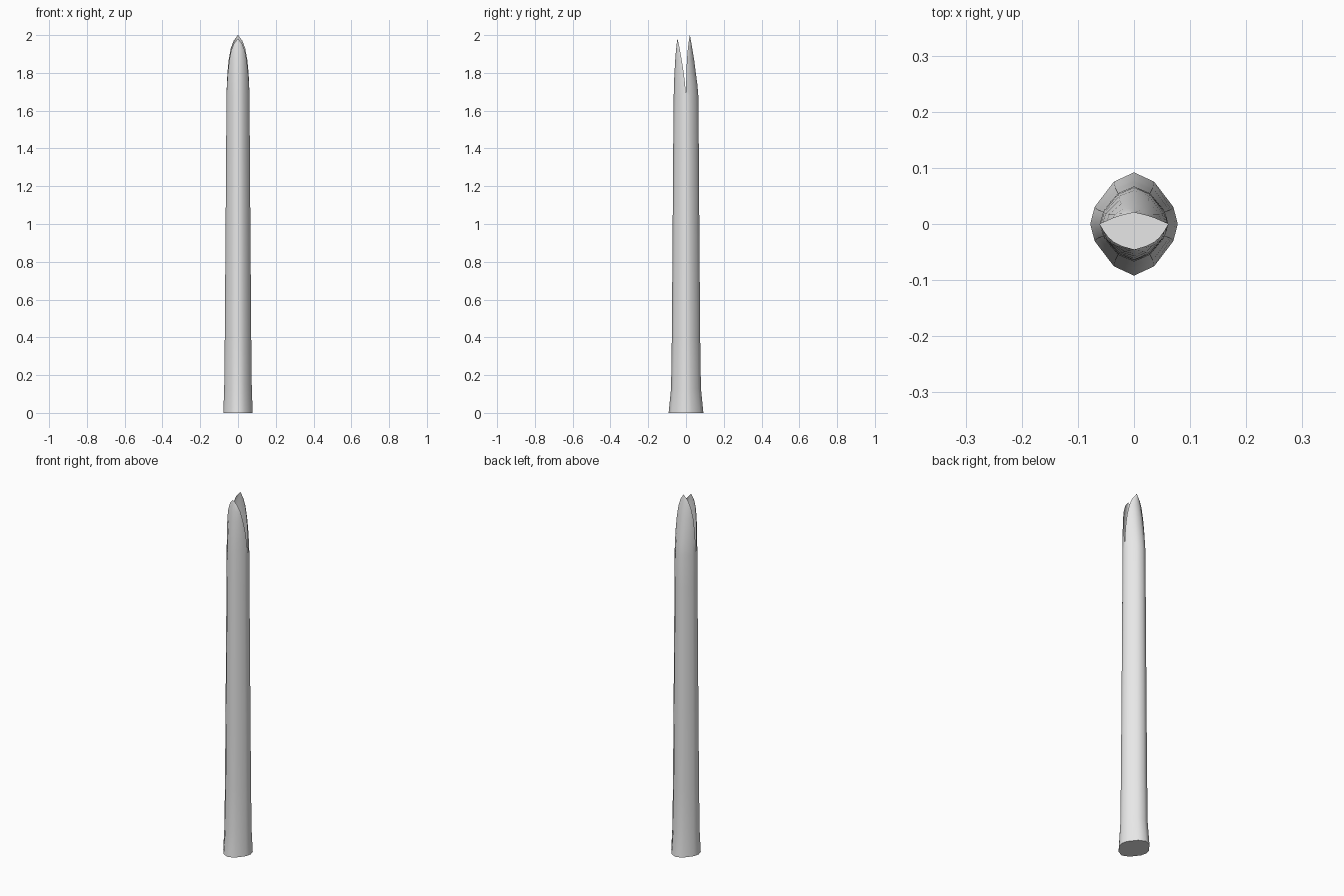
import bpy, bmesh

if "Cube" in bpy.data.objects:
    bpy.data.objects.remove(bpy.data.objects["Cube"])

# Half outline of the tube section: unit width across, unit depth outward
HALF = [(-1, 0), (-.9, .33), (-.46, .82), (0, 1), (.46, .82), (.9, .33), (1, 0)]

# Tube rows: z, half width, half depth
BODY = [(0, .078, .092), (.13, .073, .079), (.4, .070, .075), (.8, .067, .072),
        (1.2, .064, .069), (1.5, .062, .067), (1.68, .061, .065)]

# Lip rows: z, half width, y of the side edges, y of the outer middle
BACK = [(1.68, .061, 0, .065), (1.74, .059, .001, .060), (1.8, .056, .002, .052),
        (1.87, .049, .005, .043), (1.93, .038, .010, .033),
        (1.97, .023, .015, .026), (2.0, .001, .02, .021)]
FRONT = [(1.68, .061, 0, -.065), (1.74, .058, -.005, -.064), (1.8, .054, -.012, -.061),
         (1.87, .046, -.023, -.057), (1.92, .036, -.032, -.053),
         (1.955, .022, -.039, -.049), (1.98, .001, -.045, -.046)]


def sheet(bm, rows):
    """Skin one half of the shell through its rows."""
    grid = [[bm.verts.new((u * w, ye + v * (yo - ye), z)) for u, v in HALF]
            for z, w, ye, yo in rows]
    for a, b in zip(grid, grid[1:]):
        for i in range(len(HALF) - 1):
            bm.faces.new((a[i], a[i + 1], b[i + 1], b[i]))


bm = bmesh.new()
# Back and front halves, each running up into its pointed lip
for side, lip in ((1, BACK), (-1, FRONT)):
    sheet(bm, [(z, w, 0, side * d) for z, w, d in BODY] + lip[1:])
bmesh.ops.remove_doubles(bm, verts=bm.verts, dist=.0004)

# Closed base
rim = [e for e in bm.edges if e.is_boundary and all(v.co.z < .001 for v in e.verts)]
bmesh.ops.contextual_create(bm, geom=rim)
bmesh.ops.recalc_face_normals(bm, faces=bm.faces)
base = min(bm.faces, key=lambda f: f.calc_center_median().z)
if base.normal.z > 0:
    bmesh.ops.reverse_faces(bm, faces=bm.faces)

mesh = bpy.data.meshes.new("split_tube")
bm.to_mesh(mesh)
bm.free()
tube = bpy.data.objects.new("split_tube", mesh)
bpy.context.collection.objects.link(tube)

grey = bpy.data.materials.new("light_grey")
grey.diffuse_color = (.8, .8, .8, 1)
grey.use_nodes = True
grey.node_tree.nodes["Principled BSDF"].inputs["Base Color"].default_value = grey.diffuse_color
mesh.materials.append(grey)

bpy.context.view_layer.objects.active = tube
tube.select_set(True)
bpy.ops.object.shade_smooth_by_angle(angle=.9)
